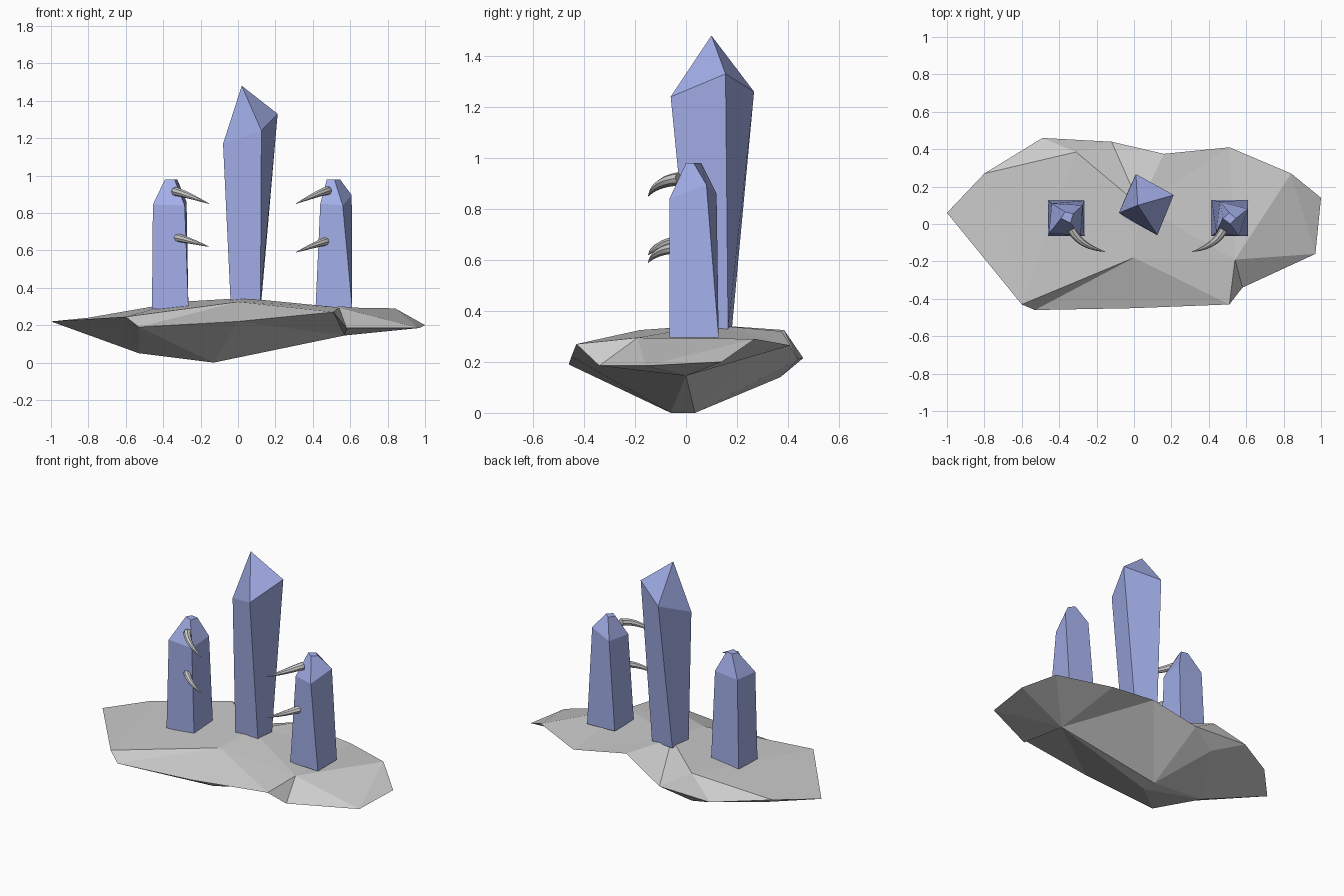
import bpy, bmesh
from mathutils import Vector
from mathutils.geometry import delaunay_2d_cdt

if "Cube" in bpy.data.objects:
    bpy.data.objects.remove(bpy.data.objects["Cube"])

blue = bpy.data.materials.new("crystal_blue")
blue.diffuse_color = (0.36, 0.42, 0.80, 1)
blue.use_nodes = True
blue.node_tree.nodes["Principled BSDF"].inputs["Base Color"].default_value = blue.diffuse_color


def finish(name, bm, mat=None):
    bmesh.ops.remove_doubles(bm, verts=bm.verts, dist=0.0005)
    bmesh.ops.recalc_face_normals(bm, faces=bm.faces)
    me = bpy.data.meshes.new(name)
    bm.to_mesh(me)
    bm.free()
    ob = bpy.data.objects.new(name, me)
    bpy.context.collection.objects.link(ob)
    if mat:
        me.materials.append(mat)
    return ob


# Rock base: a jagged rim closed by a faceted top and a faceted underside
rim = [(-1, .06, .22), (-.6, -.43, .245), (-.53, -.46, .19), (0, -.45, .22),
       (.51, -.43, .27), (.58, -.34, .185), (.97, -.16, .185), (1, .14, .2),
       (.84, .27, .29), (.51, .41, .265), (.16, .375, .32), (-.12, .44, .21),
       (-.49, .46, .215), (-.8, .27, .24)]
top = [(0, -.18, .325), (.54, -.19, .295), (-.31, .385, .325), (.03, .1, .345)]
under = [(-.13, -.06, 0), (-.13, .035, 0), (-.53, 0, .05), (.57, 0, .145),
         (-.3, .37, .14)]
bm = bmesh.new()
n = len(rim)
for inner in (top, under):
    pts = rim + inner
    edges = [(i, (i + 1) % n) for i in range(n)]
    res = delaunay_2d_cdt([Vector(p[:2]) for p in pts], edges, [], 1, 1e-6)
    vs = [bm.verts.new((c.x, c.y, pts[o[0]][2])) for c, o in zip(res[0], res[3])]
    for f in res[2]:
        bm.faces.new([vs[i] for i in f])
finish("rock_base", bm)


# Crystals: square shafts lofted through rings of four corners
def crystal(name, rings, apex=None):
    bm = bmesh.new()
    loops = [[bm.verts.new(p) for p in r] for r in rings]
    for a, b in zip(loops, loops[1:]):
        for i in range(4):
            j = (i + 1) % 4
            bm.faces.new((a[i], a[j], b[j], b[i]))
    bm.faces.new(loops[0][::-1])
    if apex:
        tip = bm.verts.new(apex)
        for i in range(4):
            bm.faces.new((loops[-1][i], loops[-1][(i + 1) % 4], tip))
    else:
        bm.faces.new(loops[-1])
    finish(name, bm, blue)


crystal("center_crystal",
        [[(-.04, .03, .33), (.12, .03, .33), (.125, .165, .33), (-.03, .18, .33)],
         [(-.08, .06, 1.17), (.125, -.06, 1.24), (.212, .155, 1.33), (.01, .267, 1.26)]],
        (.02, .10, 1.48))
crystal("left_crystal",
        [[(-.46, -.065, .285), (-.265, -.065, .295), (-.265, .125, .295), (-.46, .125, .285)],
         [(-.455, -.05, .845), (-.285, -.06, .84), (-.275, .10, .86), (-.44, .11, .85)],
         [(-.39, .03, .98), (-.34, .005, .98), (-.325, .055, .98), (-.37, .065, .98)]])
crystal("right_crystal",
        [[(.415, -.065, .30), (.61, -.065, .295), (.61, .128, .295), (.415, .128, .30)],
         [(.44, -.045, .85), (.56, -.065, .84), (.608, .08, .895), (.46, .12, .86)],
         [(.475, .03, .98), (.515, .0, .98), (.545, .03, .98), (.51, .06, .98)]])


# Curved spikes growing from the side crystals
def spike(name, pts):
    cu = bpy.data.curves.new(name, 'CURVE')
    cu.dimensions = '3D'
    cu.bevel_depth = .024
    cu.bevel_resolution = 2
    cu.use_fill_caps = True
    sp = cu.splines.new('NURBS')
    sp.points.add(len(pts) - 1)
    for p, co, r in zip(sp.points, pts, (1, .85, .6, .05)):
        p.co = (*co, 1)
        p.radius = r
    sp.order_u = 4
    sp.use_endpoint_u = True
    sp.resolution_u = 4
    ob = bpy.data.objects.new(name, cu)
    bpy.context.collection.objects.link(ob)
    bpy.ops.object.select_all(action='DESELECT')
    ob.select_set(True)
    bpy.context.view_layer.objects.active = ob
    bpy.ops.object.convert(target='MESH')
    bpy.ops.object.shade_smooth_by_angle()


for side, sx, x0, tx, levels in (("left", 1, -.335, -.155, ((.915, .85), (.67, .62))),
                                 ("right", -1, .48, .31, ((.92, .85), (.65, .59)))):
    for level, (z0, z1) in zip(("upper", "lower"), levels):
        dx, dz = tx - x0, z1 - z0
        spike(f"{side}_{level}_spike",
              [(x0, -.03, z0), (x0 + dx * .2, -.095, z0 + dz * .1),
               (x0 + dx * .55, -.13, z0 + dz * .5), (tx, -.148, z1)])
